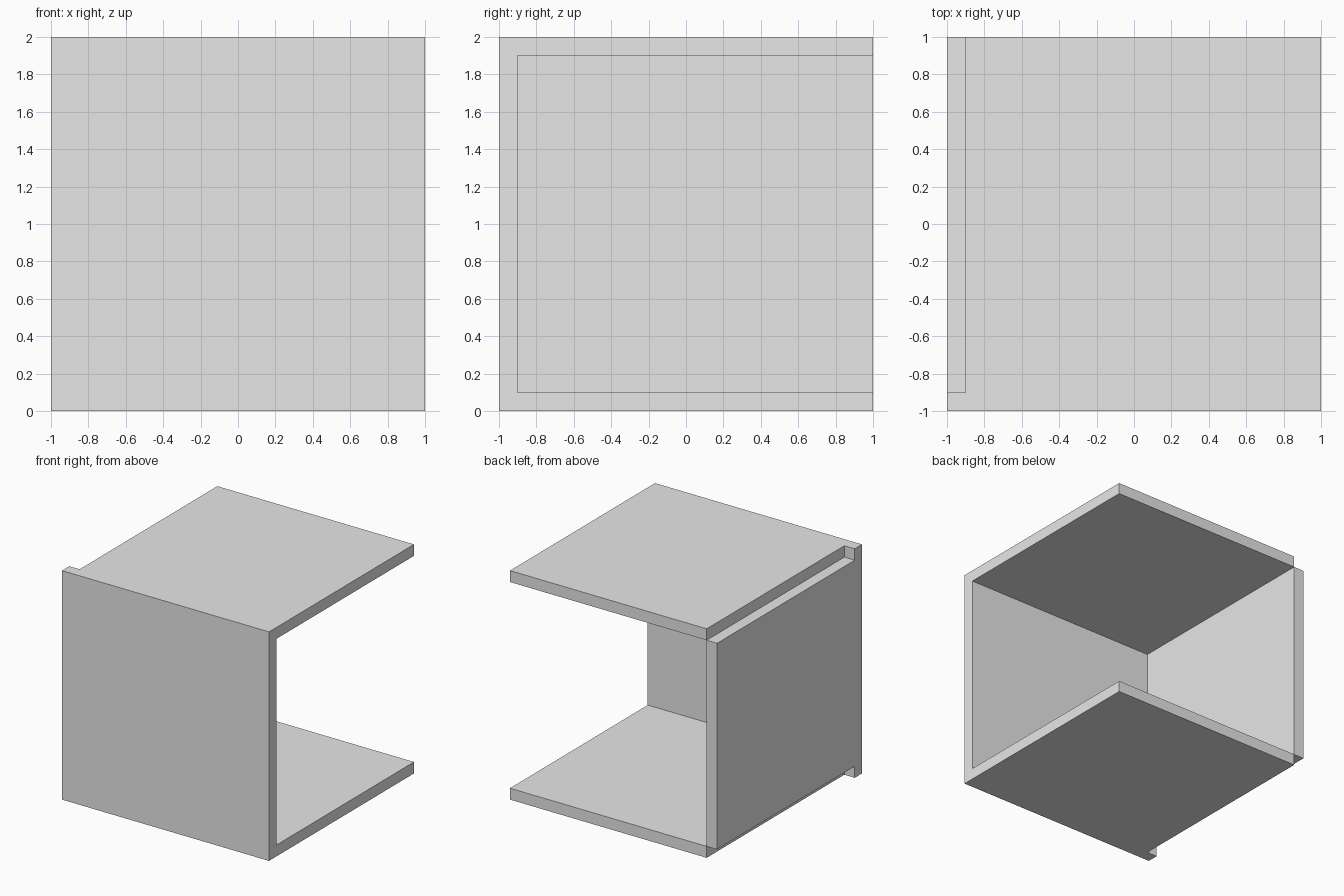
import bpy

# Remove the default cube
default = bpy.data.objects.get("Cube")
if default:
    bpy.data.objects.remove(default, do_unlink=True)

GREY = (0.8, 0.8, 0.8, 1.0)
T = 0.1  # panel thickness

# Single plain material
grey = bpy.data.materials.new("light_grey")
grey.use_nodes = True
grey.diffuse_color = GREY
for node in grey.node_tree.nodes:
    if node.type == "BSDF_PRINCIPLED":
        node.inputs["Base Color"].default_value = GREY


def panel(name, low, high):
    """Box spanning two opposite corners."""
    centre = [(a + b) / 2 for a, b in zip(low, high)]
    bpy.ops.mesh.primitive_cube_add(size=1, location=centre)
    obj = bpy.context.object
    obj.name = name
    obj.scale = [b - a for a, b in zip(low, high)]
    bpy.ops.object.transform_apply(location=False, rotation=False, scale=True)
    obj.data.materials.append(grey)
    return obj


# Full-size front panel
panel("front_panel", (-1, -1, 0), (1, -1 + T, 2))

# Floor and roof stop short of the side wall's outer face
panel("floor_panel", (-1 + T, -1 + T, 0), (1, 1, T))
panel("roof_panel", (-1 + T, -1 + T, 2 - T), (1, 1, 2))

# Side wall set between floor and roof heights, leaving a notch at each edge
panel("side_wall", (-1, -1 + T, T), (-1 + T, 1, 2 - T))
